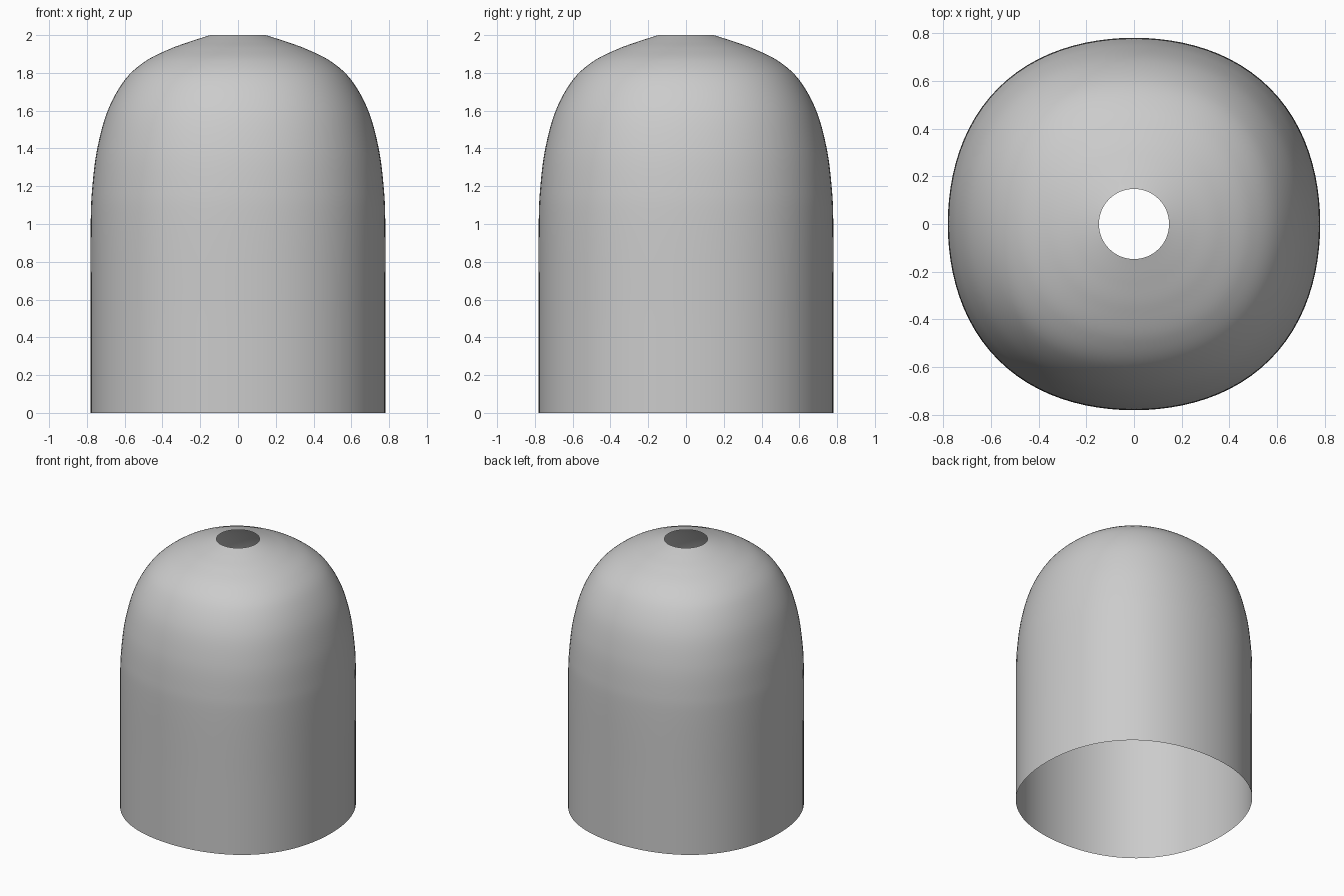
import bpy, bmesh
from math import cos, sin, pi
from mathutils import Vector

if "Cube" in bpy.data.objects:
    bpy.data.objects.remove(bpy.data.objects["Cube"])

SEG = 96
STEPS = 8

# Half profile (radius, height): straight wall, then dome up to the open hole
KEYS = [(0.78, 0.0), (0.78, 0.5), (0.78, 1.0), (0.771, 1.2), (0.745, 1.4), (0.69, 1.6),
        (0.60, 1.762), (0.49, 1.862), (0.36, 1.927), (0.25, 1.967), (0.147, 2.0)]


def smooth_path(keys):
    """Smooth curve passing through every key point."""
    p = [Vector(k) for k in keys]
    p = [2 * p[0] - p[1]] + p + [2 * p[-1] - p[-2]]
    out = []
    for a, b, c, d in zip(p, p[1:], p[2:], p[3:]):
        for i in range(STEPS):
            t = i / STEPS
            out.append(0.5 * (2 * b + (c - a) * t + (2 * a - 5 * b + 4 * c - d) * t * t
                              + (3 * b - a - 3 * c + d) * t ** 3))
    return out + [p[-2]]


# Dome shell: slightly squared rings that turn round at the hole
bm = bmesh.new()
rings = []
for r, z in smooth_path(KEYS):
    square = 0.016 * min(1, max(0, (r - 0.147) / 0.45))
    ring = []
    for i in range(SEG):
        a = 2 * pi * i / SEG
        rad = r * (1 + square * (1 - cos(4 * a)))
        ring.append(bm.verts.new((rad * cos(a), rad * sin(a), z)))
    rings.append(ring)
for lo, hi in zip(rings, rings[1:]):
    for i in range(SEG):
        j = (i + 1) % SEG
        bm.faces.new((lo[i], lo[j], hi[j], hi[i])).smooth = True

mesh = bpy.data.meshes.new("dome_shell")
bm.to_mesh(mesh)
bm.free()
bpy.context.collection.objects.link(bpy.data.objects.new("dome_shell", mesh))
